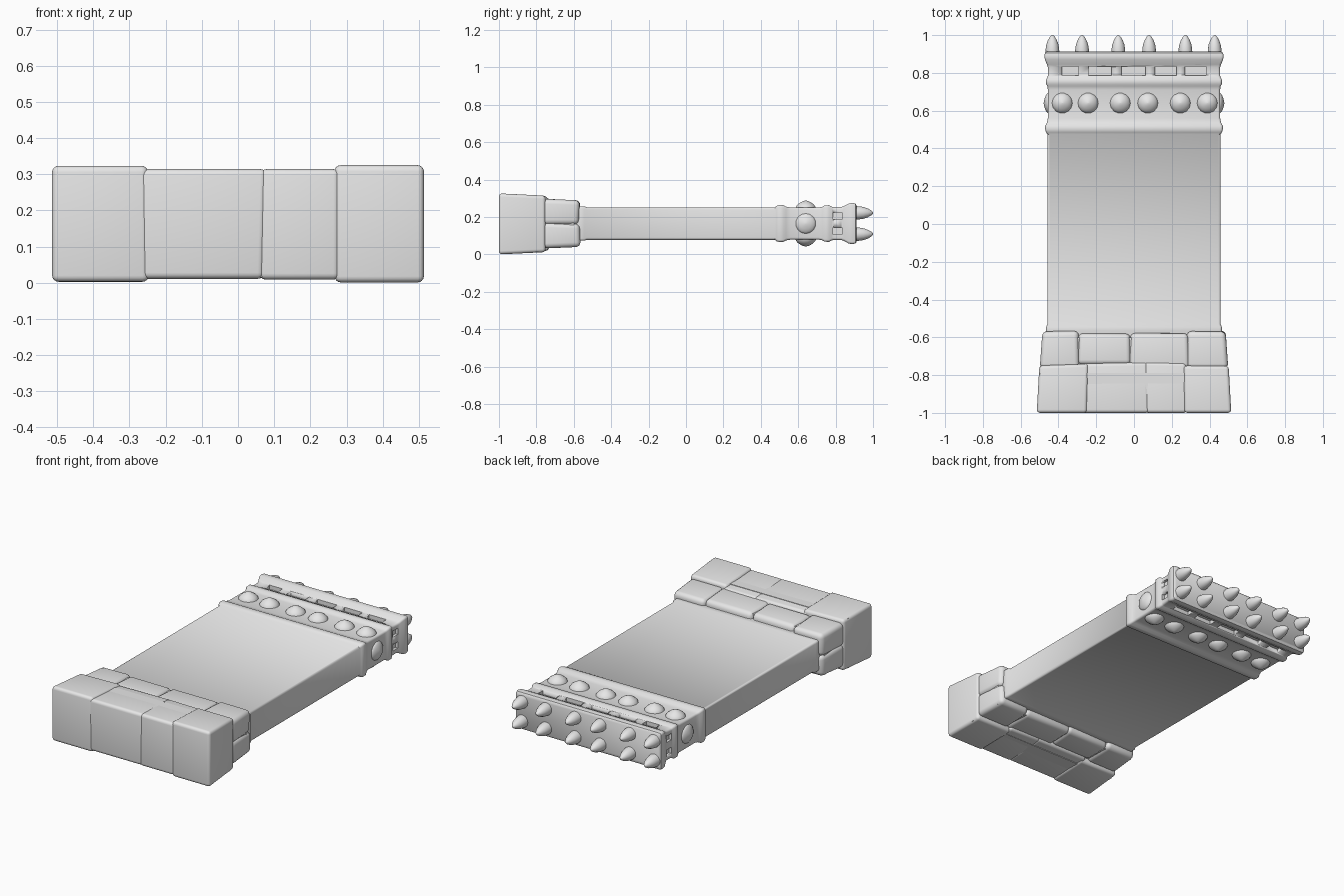
import bpy, bmesh, random
from math import pi, cos, sin
from mathutils import Matrix, Vector

random.seed(4)
cube = bpy.data.objects.get("Cube")
if cube:
    bpy.data.objects.remove(cube, do_unlink=True)

MID = 0.165  # height of the wall's middle plane
stone = bpy.data.materials.new("grey stone")
stone.use_nodes = True
stone.diffuse_color = (0.8, 0.8, 0.8, 1)
stone.node_tree.nodes["Principled BSDF"].inputs["Base Color"].default_value = (0.8, 0.8, 0.8, 1)


def finish(name, bm, angle=0.7):
    bmesh.ops.recalc_face_normals(bm, faces=bm.faces)
    mesh = bpy.data.meshes.new(name)
    bm.to_mesh(mesh)
    bm.free()
    ob = bpy.data.objects.new(name, mesh)
    bpy.context.collection.objects.link(ob)
    mesh.materials.append(stone)
    bpy.ops.object.select_all(action="DESELECT")
    ob.select_set(True)
    bpy.context.view_layer.objects.active = ob
    bpy.ops.object.shade_smooth_by_angle(angle=angle)
    return ob


def loft(bm, rings):
    """Skin a list of closed vertex rings and cap both ends."""
    loops = [[bm.verts.new(p) for p in ring] for ring in rings]
    for a, b in zip(loops, loops[1:]):
        n = len(a)
        for i in range(n):
            bm.faces.new((a[i], a[(i + 1) % n], b[(i + 1) % n], b[i]))
    bm.faces.new(loops[0][::-1])
    bm.faces.new(loops[-1])


def rounded_ring(hx, hz, y, r=0.012):
    ring = []
    for k, (sx, sz) in enumerate([(1, 1), (-1, 1), (-1, -1), (1, -1)]):
        for s in range(4):
            a = (k + s / 3) * pi / 2
            ring.append((sx * (hx - r) + r * cos(a), y, MID + sz * (hz - r) + r * sin(a)))
    return ring


def box(bm, x0, x1, y0, y1, z0, z1):
    m = Matrix.Translation(((x0 + x1) / 2, (y0 + y1) / 2, (z0 + z1) / 2))
    m = m @ Matrix.Diagonal((x1 - x0, y1 - y0, z1 - z0, 1))
    return bmesh.ops.create_cube(bm, size=1, matrix=m)["verts"]


# Wall slab: y, half width, half height, with raised mouldings and a flared top
profile = [
    (-0.62, 0.46, 0.087), (-0.565, 0.465, 0.092), (-0.545, 0.465, 0.092), (-0.53, 0.458, 0.087),
    (0.475, 0.458, 0.087), (0.485, 0.466, 0.095), (0.5, 0.47, 0.099), (0.52, 0.47, 0.098),
    (0.535, 0.462, 0.09), (0.56, 0.456, 0.086), (0.71, 0.456, 0.086), (0.73, 0.459, 0.09),
    (0.74, 0.465, 0.097), (0.765, 0.465, 0.098), (0.78, 0.457, 0.09), (0.79, 0.456, 0.088),
    (0.83, 0.456, 0.088), (0.845, 0.461, 0.093), (0.87, 0.472, 0.107), (0.89, 0.474, 0.11),
    (0.905, 0.472, 0.107), (0.912, 0.464, 0.098)]
bm = bmesh.new()
loft(bm, [rounded_ring(hx, hz, y) for y, hx, hz in profile])
slab = finish("wall_slab", bm)

# Slots below the top edge, on both faces and both ends
bm = bmesh.new()
for x0, x1 in [(-0.38, -0.295), (-0.24, -0.12), (-0.065, 0.06), (0.11, 0.225), (0.27, 0.38)]:
    for s in (1, -1):
        z = sorted((MID + s * 0.065, MID + s * 0.13))
        box(bm, x0, x1, 0.787, 0.834, *z)
for s in (1, -1):
    x = sorted((s * 0.44, s * 0.5))
    for z in (0.125, 0.205):
        box(bm, *x, 0.787, 0.834, z - 0.018, z + 0.018)
cutter = finish("slot_cutter", bm)
cutter.hide_render = True
cutter.hide_set(True)
cutter.hide_viewport = True
cut = slab.modifiers.new("slots", "BOOLEAN")
cut.operation = "DIFFERENCE"
cut.object = cutter


def turned(bm, shape, base, direction, sides=14):
    """Revolve (radius, height) pairs along a direction."""
    q = Vector((0, 0, 1)).rotation_difference(Vector(direction))
    rings = []
    for r, h in shape:
        ring = [Vector((r * cos(2 * pi * i / sides), r * sin(2 * pi * i / sides), h)) for i in range(sides)]
        rings.append([Vector(base) + q @ p for p in ring])
    loft(bm, rings)


# Spikes along the top edge
spike = [(0.037, -0.01), (0.036, 0.015), (0.032, 0.04), (0.024, 0.062), (0.014, 0.08), (0.005, 0.089), (0.001, 0.09)]
bm = bmesh.new()
for x in (-0.432, -0.275, -0.083, 0.08, 0.272, 0.427):
    for z in (0.108, 0.222):
        turned(bm, spike, (x, 0.91, z), (0, 1, 0))
finish("spikes", bm)

# Pointed studs on both faces and on the ends
stud = [(0.056, -0.008), (0.053, 0.004), (0.044, 0.016), (0.03, 0.026), (0.014, 0.034), (0.001, 0.037)]
end_stud = [(r, h * 0.6) for r, h in stud]
bm = bmesh.new()
for x in (-0.38, -0.243, -0.073, 0.073, 0.245, 0.388):
    for s in (1, -1):
        turned(bm, stud, (x, 0.64, MID + s * 0.086), (0, 0, s))
for s in (1, -1):
    turned(bm, end_stud, (s * 0.456, 0.64, MID), (s, 0, 0))
finish("studs", bm)


def block(name, x0, x1, y0, y1, z0, z1, back_drop=0.0, outer=0, bevel=0.018, wobble=0.006):
    """One rough stone; its back edge is lowered and its outer end leans inward."""
    bm = bmesh.new()
    for v in box(bm, x0, x1, y0, y1, z0, z1):
        if v.co.y > (y0 + y1) / 2:
            v.co.z -= back_drop * (1 if v.co.z > MID else -1 if z0 < 0.1 else 0)
            if v.co.x * outer > 0.45:
                v.co.x -= outer * 0.014
            v.co.y += random.uniform(-1, 1) * wobble
        if abs(v.co.x) < 0.4:
            v.co.x += random.uniform(-1, 1) * wobble
    bmesh.ops.bevel(bm, geom=bm.edges[:], offset=bevel, segments=4, profile=0.5, affect="EDGES")
    return finish(name, bm)


# Bottom course: three full-depth stones around a solid core
bm = bmesh.new()
box(bm, -0.48, 0.48, -0.992, -0.6, 0.045, 0.28)
box(bm, -0.5, 0.5, -0.994, -0.79, 0.016, 0.308)
finish("footing_core", bm)
block("bottom_stone_right", -0.515, -0.245, -1.0, -0.745, 0.002, 0.324, 0.012, -1)
block("bottom_stone_middle", -0.27, 0.075, -1.0, -0.735, 0.01, 0.315, 0.012)
block("bottom_stone_inner", 0.06, 0.28, -1.0, -0.735, 0.008, 0.315, 0.012)
block("bottom_stone_left", 0.262, 0.515, -1.0, -0.755, 0.0, 0.326, 0.012, 1)

# Upper course: stones on each face, meeting at a joint on the ends
joints = [-0.495, -0.292, -0.02, 0.288, 0.495]
for i, (a, b) in enumerate(zip(joints, joints[1:])):
    outer = -1 if i == 0 else 1 if i == 3 else 0
    front = -0.765 + (0.02 if i == 1 else 0)
    back = -0.568 - (0.01 if i in (1, 2) else 0)
    block(f"upper_stone_top_{i + 1}", a - 0.004, b + 0.004, front, back, MID - 0.006, 0.297, 0.008, outer, 0.026)
    block(f"upper_stone_under_{i + 1}", a - 0.004, b + 0.004, front, back, 0.032, MID + 0.006, 0.008, outer, 0.026)
